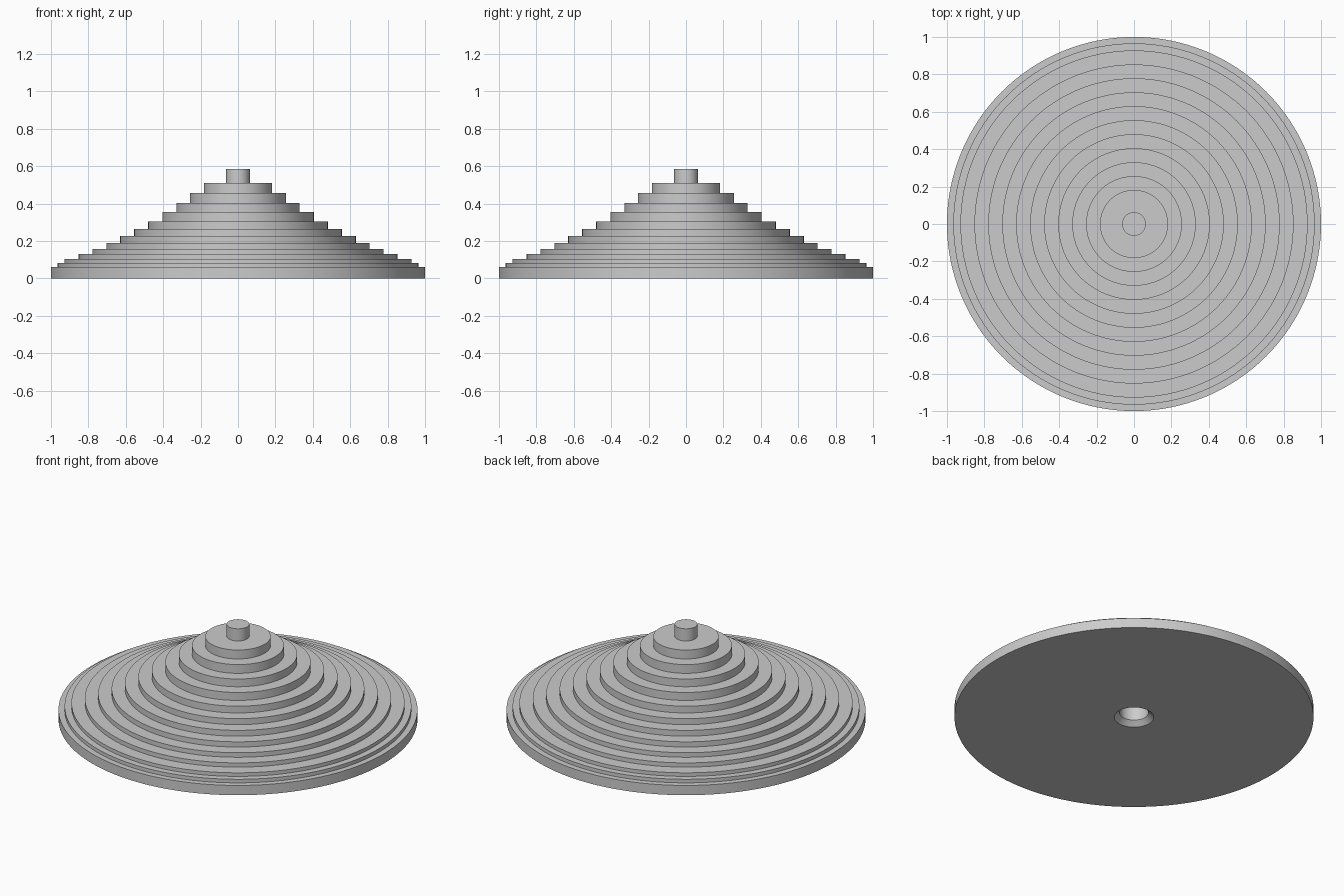
import bpy
import bmesh
import math

default_cube = bpy.data.objects.get("Cube")
if default_cube:
    bpy.data.objects.remove(default_cube, do_unlink=True)

# Plain grey material
grey = bpy.data.materials.new("plain_grey")
grey.use_nodes = True
colour = (0.6, 0.6, 0.6, 1.0)
grey.diffuse_color = colour
grey.node_tree.nodes["Principled BSDF"].inputs["Base Color"].default_value = colour

# Tiers from the base rim to the top knob: (radius, top height)
tiers = [
    (1.0, 0.06), (0.966, 0.082), (0.928, 0.104), (0.853, 0.13),
    (0.779, 0.158), (0.704, 0.19), (0.63, 0.226), (0.555, 0.263),
    (0.48, 0.305), (0.405, 0.354), (0.33, 0.402), (0.256, 0.456),
    (0.182, 0.511), (0.063, 0.586),
]

# Blind bore with a countersunk mouth in the underside
profile = [(0, 0.3), (0.08, 0.3), (0.08, 0.028), (0.11, 0)]

# Stepped outside wall, closed at the axis
floor = 0
for radius, top in tiers:
    profile += [(radius, floor), (radius, top)]
    floor = top
profile.append((0, floor))

# Turn the profile around the vertical axis
bm = bmesh.new()
verts = [bm.verts.new((r, 0, z)) for r, z in profile]
edges = [bm.edges.new(pair) for pair in zip(verts, verts[1:])]
bmesh.ops.spin(bm, geom=verts + edges, cent=(0, 0, 0), axis=(0, 0, 1),
               angle=math.tau, steps=128, use_merge=True)
bmesh.ops.remove_doubles(bm, verts=bm.verts, dist=0.0001)
bmesh.ops.recalc_face_normals(bm, faces=bm.faces)

mesh = bpy.data.meshes.new("stepped_cone")
bm.to_mesh(mesh)
bm.free()
mesh.materials.append(grey)
cone = bpy.data.objects.new("stepped_cone", mesh)
bpy.context.collection.objects.link(cone)

# Round walls smooth, step edges sharp
bpy.ops.object.select_all(action="DESELECT")
cone.select_set(True)
bpy.context.view_layer.objects.active = cone
bpy.ops.object.shade_smooth_by_angle(angle=math.radians(30))
